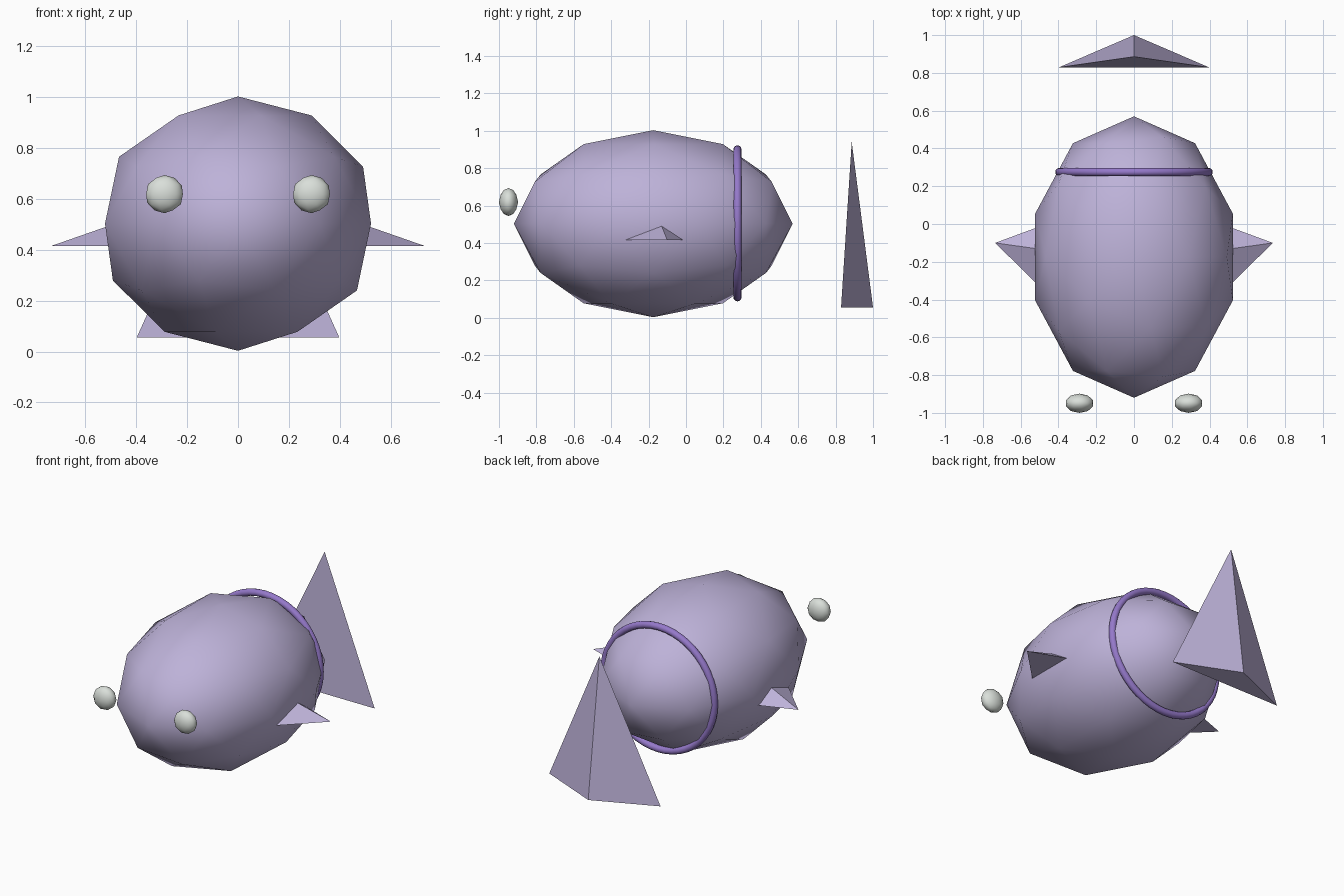
import bpy
import bmesh
import math

cube = bpy.data.objects.get("Cube")
if cube:
    bpy.data.objects.remove(cube, do_unlink=True)


def material(name, color):
    mat = bpy.data.materials.new(name)
    mat.use_nodes = True
    rgba = (*color, 1)
    mat.diffuse_color = rgba
    mat.node_tree.nodes["Principled BSDF"].inputs["Base Color"].default_value = rgba
    return mat


lilac = material("lilac skin", (0.51, 0.445, 0.69))
violet = material("violet ring", (0.30, 0.19, 0.59))
pale = material("pale eye", (0.70, 0.74, 0.70))


def finish(name, mat, scale=(1, 1, 1), smooth=True):
    obj = bpy.context.object
    obj.name = name
    obj.scale = scale
    obj.data.materials.append(mat)
    if smooth:
        bpy.ops.object.shade_smooth()
    return obj


# Egg-shaped body
bpy.ops.mesh.primitive_ico_sphere_add(subdivisions=2, radius=1, location=(0, -0.175, 0.503))
finish("body", lilac, (0.55, 0.745, 0.5))

# Ring around the rear of the body
bpy.ops.mesh.primitive_torus_add(major_radius=0.395, minor_radius=0.022,
                                 major_segments=48, minor_segments=12,
                                 location=(0, 0.275, 0.505),
                                 rotation=(math.pi / 2, 0, 0))
finish("body_ring", violet)

# Three-sided tail
bpy.ops.mesh.primitive_cone_add(vertices=3, radius1=1, depth=1, location=(0, 0.886, 0.498))
finish("tail_fin", lilac, (0.46, 0.114, 0.886), smooth=False)


def side_fin(name, side):
    # Tip, rear root, front root and raised root, buried in the body
    points = [(0.735, -0.10, 0.415), (0.41, 0.02, 0.415),
              (0.41, -0.42, 0.415), (0.477, -0.136, 0.505)]
    bm = bmesh.new()
    verts = [bm.verts.new((side * x, y, z)) for x, y, z in points]
    bmesh.ops.convex_hull(bm, input=verts)
    bmesh.ops.recalc_face_normals(bm, faces=bm.faces)
    mesh = bpy.data.meshes.new(name)
    bm.to_mesh(mesh)
    bm.free()
    mesh.materials.append(lilac)
    bpy.context.collection.objects.link(bpy.data.objects.new(name, mesh))


# Paired eyes and side fins
for label, side in (("left", 1), ("right", -1)):
    bpy.ops.mesh.primitive_ico_sphere_add(subdivisions=2, radius=1,
                                          location=(side * 0.289, -0.949, 0.619))
    finish(label + "_eye", pale, (0.076, 0.051, 0.075))
    side_fin(label + "_side_fin", side)
